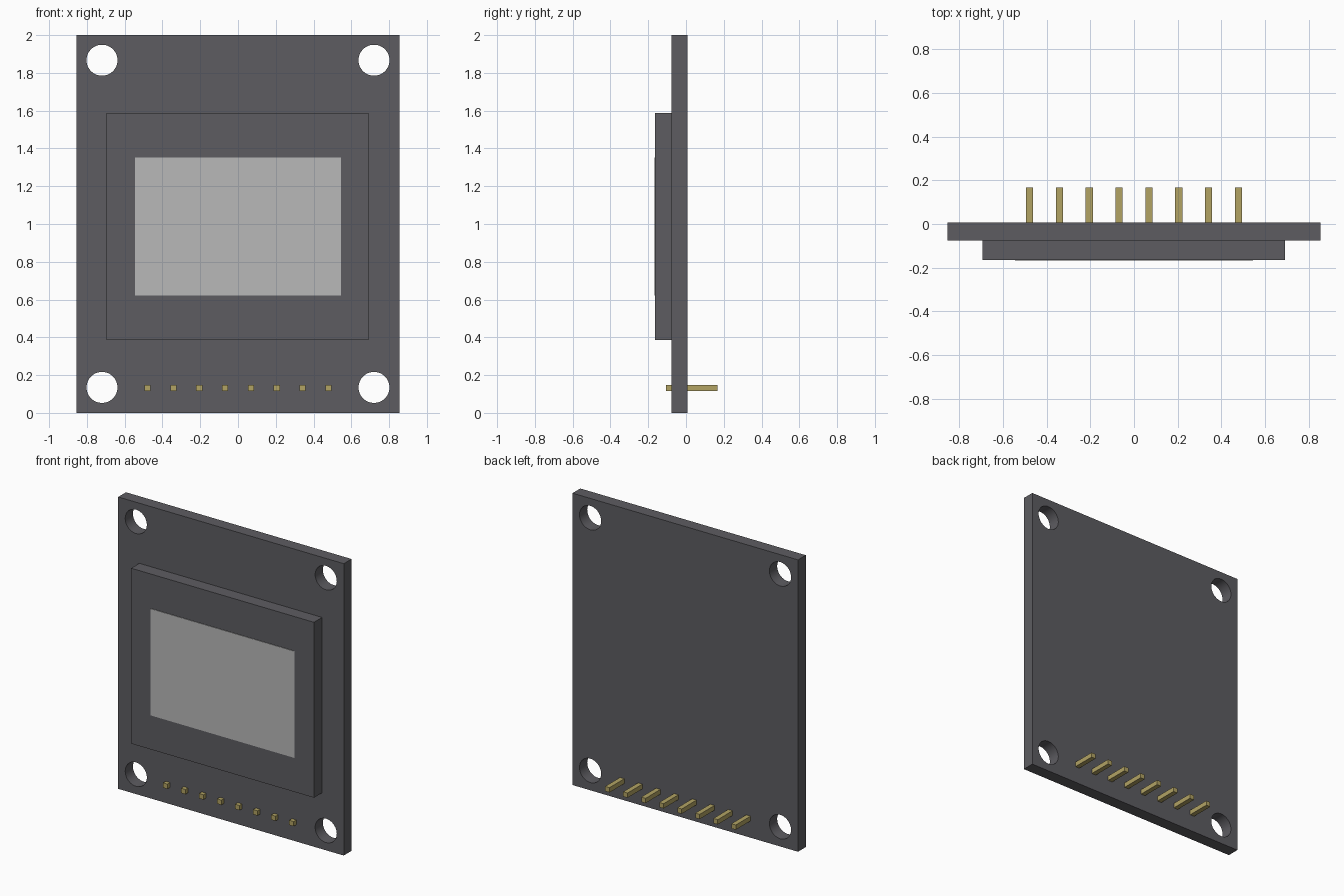
import bpy

if "Cube" in bpy.data.objects:
    bpy.data.objects.remove(bpy.data.objects["Cube"], do_unlink=True)


def material(name, rgb):
    m = bpy.data.materials.new(name)
    m.use_nodes = True
    m.diffuse_color = (*rgb, 1)
    m.node_tree.nodes["Principled BSDF"].inputs["Base Color"].default_value = (*rgb, 1)
    return m


charcoal = material("charcoal", (0.11, 0.108, 0.12))
grey = material("screen grey", (0.485, 0.485, 0.485))
brass = material("brass", (0.445, 0.366, 0.127))


def box(name, x, y, z, mat):
    """Box spanning the given (min, max) ranges."""
    spans = (x, y, z)
    bpy.ops.mesh.primitive_cube_add(size=1, location=[(a + b) / 2 for a, b in spans])
    ob = bpy.context.object
    ob.name = name
    ob.scale = [b - a for a, b in spans]
    bpy.ops.object.transform_apply(location=False, rotation=False)
    ob.data.materials.append(mat)
    return ob


# Circuit board with four mounting holes
board = box("circuit_board", (-0.855, 0.855), (-0.076, 0.008), (0, 2), charcoal)
for x in (-0.72, 0.72):
    for z in (0.135, 1.867):
        bpy.ops.mesh.primitive_cylinder_add(vertices=48, radius=0.082, depth=0.4,
                                            location=(x, 0, z), rotation=(1.570796, 0, 0))
        cutter = bpy.context.object
        cutter.name = "hole_cutter"
        cutter.data.materials.append(charcoal)
        mod = board.modifiers.new("mounting hole", 'BOOLEAN')
        mod.object = cutter
        mod.solver = 'EXACT'
        bpy.context.view_layer.objects.active = board
        bpy.ops.object.modifier_apply(modifier=mod.name)
        bpy.data.objects.remove(cutter, do_unlink=True)
bpy.ops.object.select_all(action='DESELECT')
board.select_set(True)
bpy.context.view_layer.objects.active = board
bpy.ops.object.shade_smooth_by_angle()

# Display module and its thin visible area
box("display_module", (-0.695, 0.691), (-0.164, -0.076), (0.386, 1.588), charcoal)
box("screen", (-0.545, 0.545), (-0.168, -0.164), (0.621, 1.352), grey)

# Row of header pins passing through the board
for i in range(8):
    x = (i - 3.5) * 0.1367
    box(f"header_pin_{i + 1}", (x - 0.0165, x + 0.0165), (-0.105, 0.168), (0.115, 0.148), brass)
